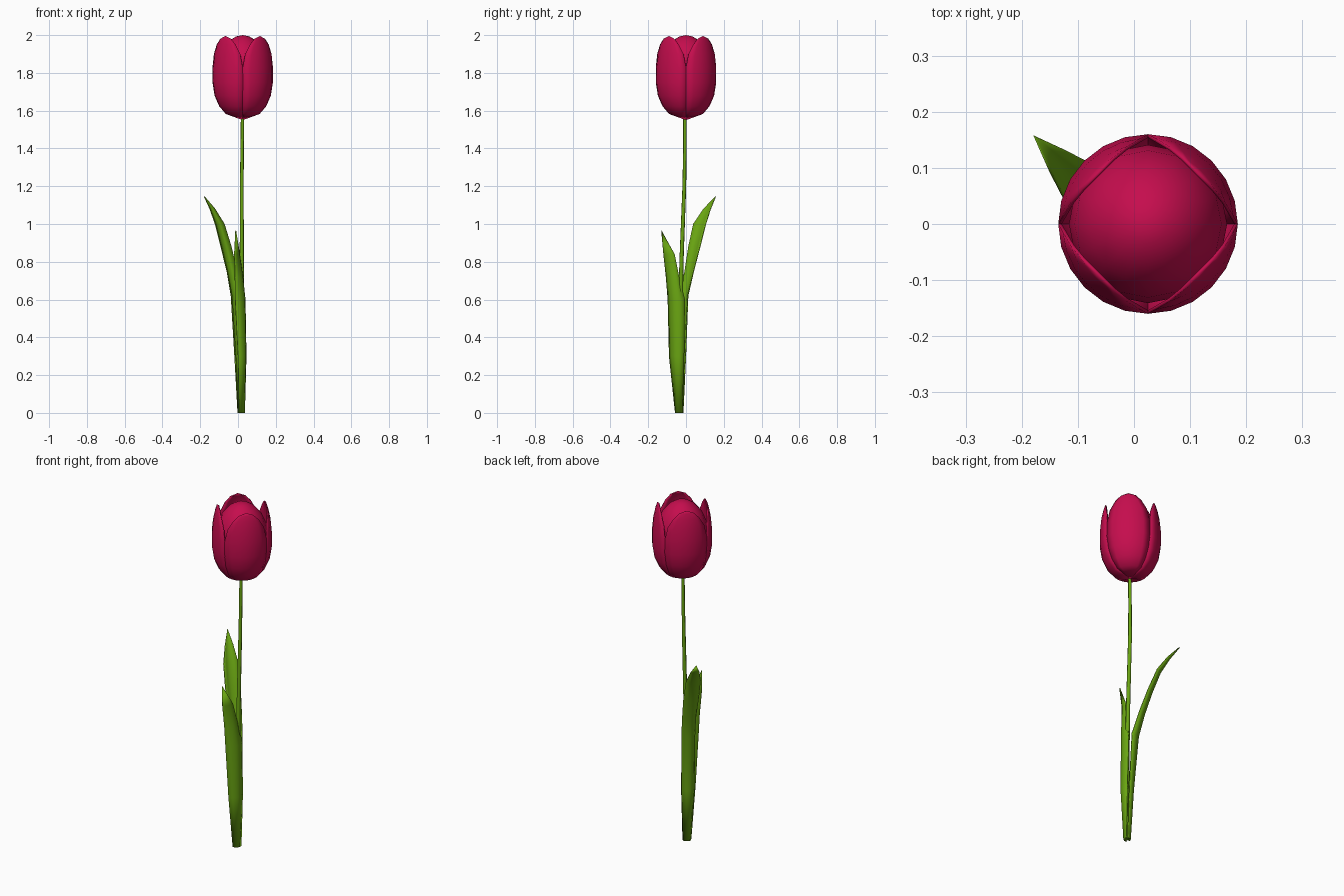
import bpy, bmesh
from math import sin, cos, pi, radians
from mathutils import Vector

if "Cube" in bpy.data.objects:
    bpy.data.objects.remove(bpy.data.objects["Cube"])

CX, CY = 0.025, 0.0          # flower axis


def material(name, rgb):
    m = bpy.data.materials.new(name)
    m.diffuse_color = (*rgb, 1)
    m.use_nodes = True
    m.node_tree.nodes["Principled BSDF"].inputs["Base Color"].default_value = m.diffuse_color
    return m


RED = material("petal_red", (0.56, 0.004, 0.075))
GREEN = material("leaf_green", (0.14, 0.37, 0.006))


def grid_object(name, rows, mat, closed=False, thickness=0, angle=50):
    """Skin a list of equally long point rows."""
    bm = bmesh.new()
    vs = [[bm.verts.new(p) for p in row] for row in rows]
    n = len(rows[0])
    for a, b in zip(vs, vs[1:]):
        for i in range(n if closed else n - 1):
            j = (i + 1) % n
            bm.faces.new((a[i], a[j], b[j], b[i]))
    bmesh.ops.remove_doubles(bm, verts=bm.verts, dist=0.0003)
    bmesh.ops.dissolve_degenerate(bm, edges=bm.edges, dist=0.0001)
    bmesh.ops.recalc_face_normals(bm, faces=bm.faces)
    me = bpy.data.meshes.new(name)
    bm.to_mesh(me)
    bm.free()
    me.materials.append(mat)
    ob = bpy.data.objects.new(name, me)
    bpy.context.collection.objects.link(ob)
    if thickness:
        s = ob.modifiers.new("thickness", 'SOLIDIFY')
        s.thickness = thickness
        s.offset = 0
    bpy.ops.object.select_all(action='DESELECT')
    ob.select_set(True)
    bpy.context.view_layer.objects.active = ob
    bpy.ops.object.shade_smooth_by_angle(angle=radians(angle))
    return ob


def polar(r, a, z):
    return Vector((CX + r * cos(a), CY + r * sin(a), z))


# Outer petals: height, radius, half angle in degrees
petal = [(1.553, 0.0, 45), (1.585, 0.088, 45), (1.625, 0.122, 45),
         (1.68, 0.146, 45), (1.75, 0.157, 45.5), (1.83, 0.157, 45),
         (1.90, 0.150, 40), (1.95, 0.140, 29), (1.98, 0.131, 17), (1.994, 0.125, 0)]
for k in range(4):
    mid = pi / 4 + k * pi / 2
    rows = [[polar(r, mid + radians(h) * t / 3, z) for t in range(-3, 4)]
            for z, r, h in petal]
    grid_object(f"outer_petal_{k + 1}", rows, RED, thickness=0.006)

# Closed inner bud
bud = [(1.57, 0.0), (1.60, 0.08), (1.68, 0.127), (1.80, 0.141), (1.87, 0.131),
       (1.93, 0.106), (1.97, 0.072), (1.993, 0.035), (2.0, 0.0)]
grid_object("inner_bud", [[polar(r, i * pi / 8, z) for i in range(16)] for z, r in bud],
            RED, closed=True)

# Stem: x, y, z, radius
stem = [(0.022, -0.035, 0.0, 0.014), (0.022, -0.032, 0.4, 0.013), (0.020, -0.024, 0.8, 0.011),
        (0.020, -0.009, 1.2, 0.010), (0.022, -0.006, 1.4, 0.009), (0.024, -0.006, 1.58, 0.009)]
rings = [[Vector((x + r * cos(i * pi / 4), y + r * sin(i * pi / 4), z)) for i in range(8)]
         for x, y, z, r in stem]
rings.insert(0, [Vector((0.022, -0.035, 0))] * 8)
grid_object("stem", rings, GREEN, closed=True)


# Folded leaves: height, one edge, spine, other edge
def leaf(name, rows):
    pts = []
    for z, e1, sp, e2 in rows:
        a, s, b = (Vector((*p, z)) for p in (e1, sp, e2))
        q1 = (a + s) / 2 + (s - (a + b) / 2) * 0.2
        q2 = (b + s) / 2 + (s - (a + b) / 2) * 0.2
        pts.append([a, q1, s, q2, b])
    grid_object(name, pts, GREEN, thickness=0.005)


tip = (-0.178, 0.157)
leaf("tall_leaf", [
    (0.0, (0.0, -0.042), (0.004, -0.025), (0.03, -0.016)),
    (0.3, (-0.012, -0.058), (-0.013, -0.02), (0.03, -0.002)),
    (0.62, (-0.032, -0.035), (-0.030, 0.0), (0.022, 0.010)),
    (0.75, (-0.058, -0.008), (-0.050, 0.025), (-0.004, 0.040)),
    (0.88, (-0.09, 0.012), (-0.080, 0.05), (-0.035, 0.074)),
    (1.0, (-0.12, 0.038), (-0.112, 0.08), (-0.072, 0.104)),
    (1.08, (-0.148, 0.092), (-0.145, 0.115), (-0.122, 0.13)),
    (1.145, tip, tip, tip)])

tip = (-0.012, -0.13)
leaf("short_leaf", [
    (0.0, (0.005, -0.056), (0.03, -0.047), (0.034, -0.02)),
    (0.3, (0.0, -0.088), (0.040, -0.058), (0.036, -0.010)),
    (0.6, (-0.015, -0.095), (0.034, -0.062), (0.030, -0.006)),
    (0.72, (-0.016, -0.105), (0.020, -0.075), (0.022, -0.036)),
    (0.84, (-0.019, -0.118), (0.0, -0.092), (0.008, -0.060)),
    (0.965, tip, tip, tip)])
